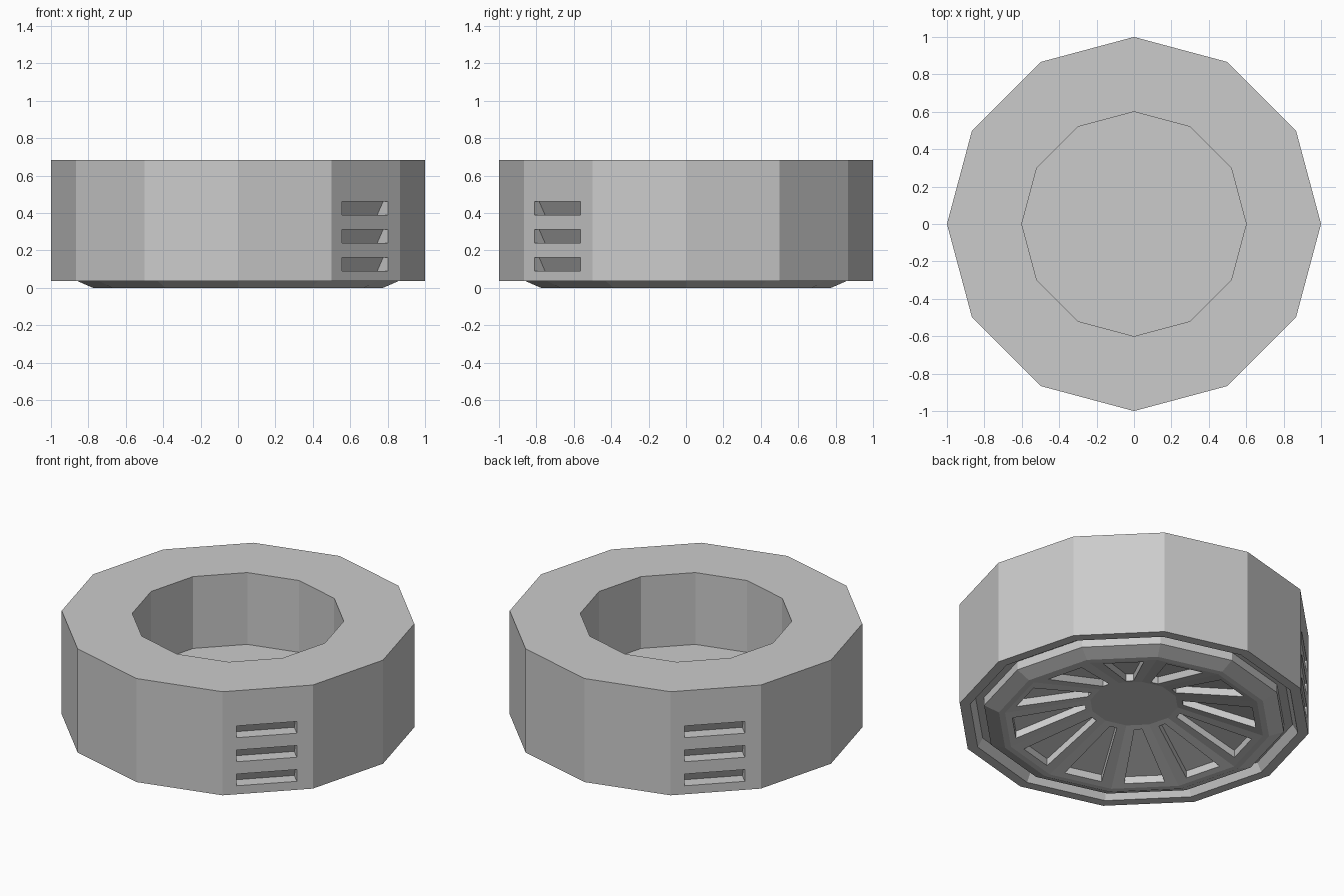
import bpy, bmesh
from math import pi, radians
from mathutils import Matrix, Vector

if "Cube" in bpy.data.objects:
    bpy.data.objects.remove(bpy.data.objects["Cube"])

SIDES = 12
APO = 0.9659  # apothem / radius of a 12-sided polygon


def finish(bm, name):
    bmesh.ops.recalc_face_normals(bm, faces=bm.faces)
    me = bpy.data.meshes.new(name)
    bm.to_mesh(me)
    bm.free()
    ob = bpy.data.objects.new(name, me)
    bpy.context.collection.objects.link(ob)
    return ob


def lathe(name, profile):
    """Spin an (r, z) profile into a 12-sided solid with corners on the x axis."""
    bm = bmesh.new()
    vs = [bm.verts.new((r, 0, z)) for r, z in profile]
    es = [bm.edges.new(p) for p in zip(vs, vs[1:])]
    bmesh.ops.spin(bm, geom=vs + es, cent=(0, 0, 0), axis=(0, 0, 1),
                   angle=2 * pi, steps=SIDES, use_duplicate=False)
    bmesh.ops.remove_doubles(bm, verts=bm.verts, dist=1e-4)
    return finish(bm, name)


def add_prism(bm, low, high, angle):
    """Box between two matching four-point loops, turned about z."""
    rot = Matrix.Rotation(angle, 3, 'Z')
    a = [bm.verts.new(rot @ Vector(p)) for p in low]
    b = [bm.verts.new(rot @ Vector(p)) for p in high]
    bm.faces.new(a[::-1])
    bm.faces.new(b)
    for i in range(4):
        j = (i + 1) % 4
        bm.faces.new((a[i], a[j], b[j], b[i]))


# Ring body: cup on top, groove and chamfered foot below, hollow cone underside
HUB_R, HUB_Z, FOOT_R = 0.25, 0.135, 0.74
body = lathe("ring_body", [
    (0, 0.235), (0.6, 0.235), (0.6, 0.683), (1, 0.683), (1, 0.037),
    (0.94, 0.037), (0.91, 0.09), (0.86, 0.09), (0.86, 0.037),
    (0.775, 0), (FOOT_R, 0), (HUB_R, HUB_Z), (0, HUB_Z)])

cut = bmesh.new()

# Twelve wedge slots, one in each cone facet of the underside


def cone_z(a):
    return HUB_Z * (FOOT_R * APO - a) / ((FOOT_R - HUB_R) * APO)


a0, a1, w0, w1 = 0.275, 0.68, 0.022, 0.115
wedge = [(a0, -w0), (a1, -w1), (a1, w1), (a0, w0)]
for k in range(SIDES):
    low = [(a, t, cone_z(a) - 0.1) for a, t in wedge]
    high = [(a, t, cone_z(a) + 0.045) for a, t in wedge]
    add_prism(cut, low, high, radians(15 + 30 * k))

# Three louvre vents on the front-right side and on the opposite side
for ang in (-45, 135):
    for z in (0.09, 0.24, 0.39):
        section = [(1.05, z), (1.05, z + 0.073),
                   (APO - 0.035, z + 0.073), (APO - 0.08, z)]
        add_prism(cut, [(r, -0.18, h) for r, h in section],
                  [(r, 0.167, h) for r, h in section], radians(ang))

cutter = finish(cut, "slot_cutter")
cutter.hide_render = True

# Cut the slots and vents, then drop the helper
mod = body.modifiers.new("slots", 'BOOLEAN')
mod.operation = 'DIFFERENCE'
mod.solver = 'EXACT'
mod.object = cutter
bpy.context.view_layer.objects.active = body
bpy.ops.object.modifier_apply(modifier=mod.name)
bpy.data.objects.remove(cutter)
